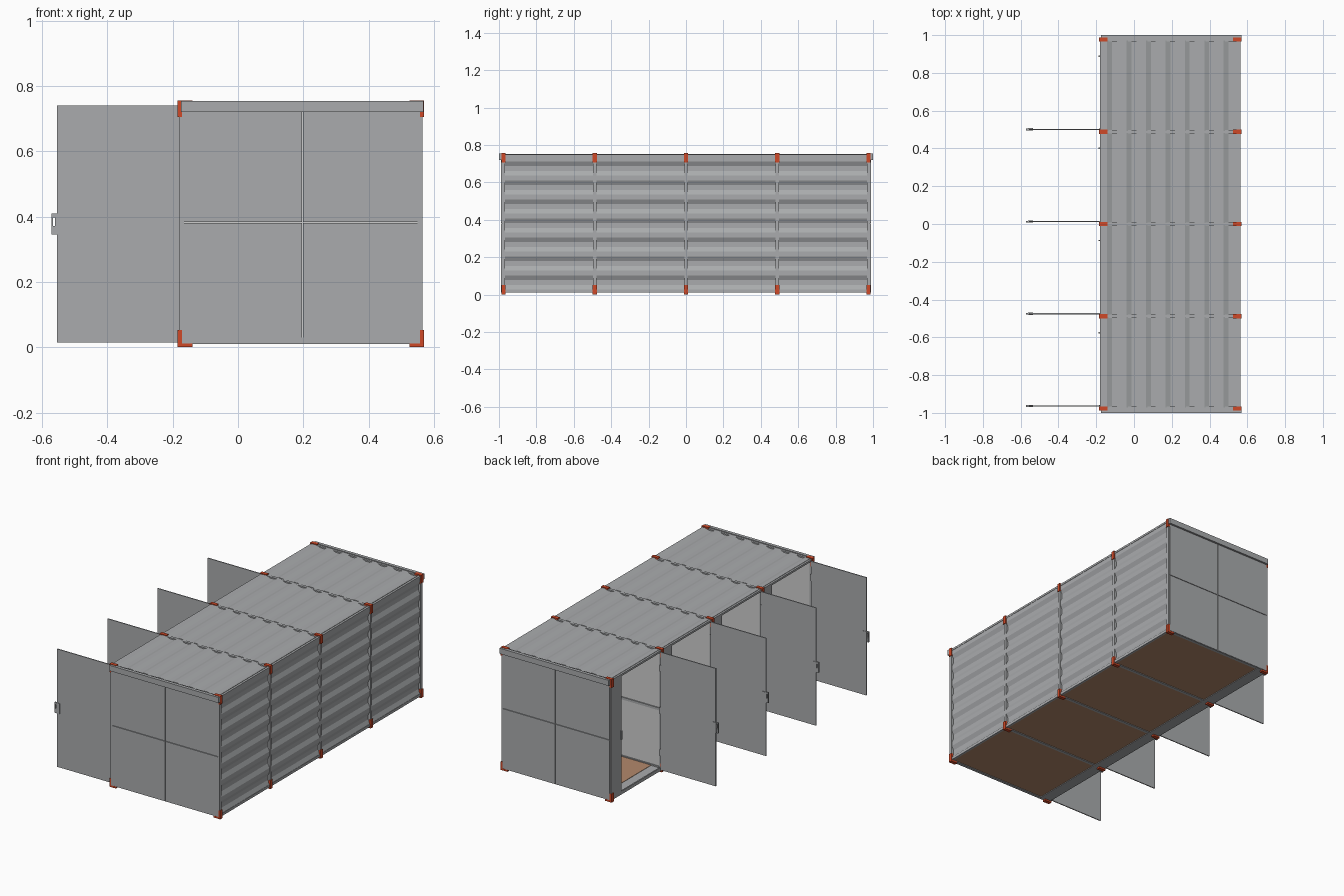
import bpy, bmesh

if "Cube" in bpy.data.objects:
    bpy.data.objects.remove(bpy.data.objects["Cube"])

def mat(name, r, g, b):
    m = bpy.data.materials.new(name)
    m.diffuse_color = (r, g, b, 1)
    m.use_nodes = True
    m.node_tree.nodes["Principled BSDF"].inputs["Base Color"].default_value = m.diffuse_color
    return m

GREY = mat("steel grey", 0.40, 0.41, 0.42)
LIGHT = mat("light lining", 0.62, 0.62, 0.62)
RED = mat("corner red", 0.62, 0.065, 0.02)
WOOD = mat("floor wood", 0.45, 0.25, 0.15)

def make(name, bm, m):
    bmesh.ops.recalc_face_normals(bm, faces=bm.faces)
    me = bpy.data.meshes.new(name)
    bm.to_mesh(me)
    bm.free()
    me.materials.append(m)
    ob = bpy.data.objects.new(name, me)
    bpy.context.collection.objects.link(ob)
    return ob

def boxes(name, m, *ranges):
    """Each range is x0, x1, y0, y1, z0, z1."""
    bm = bmesh.new()
    for x0, x1, y0, y1, z0, z1 in ranges:
        vs = bmesh.ops.create_cube(bm, size=1)["verts"]
        for v in vs:
            v.co = ((x0 + x1) / 2 + v.co.x * (x1 - x0),
                    (y0 + y1) / 2 + v.co.y * (y1 - y0),
                    (z0 + z1) / 2 + v.co.z * (z1 - z0))
    return make(name, bm, m)

def corrugated(name, start, end, low, high, y0, y1, place):
    """Closed trapezoid sheet running along y; place maps (along, depth, y) to a point."""
    n = 7
    p = (end - start) / n
    pts = []
    for i in range(n):
        a = start + i * p
        pts += [(a, high), (a + p * .25, high), (a + p * .5, low), (a + p * .75, low)]
    pts.append((end, high))
    loop = pts + [(a, d - 0.004) for a, d in reversed(pts)]
    bm = bmesh.new()
    A = [bm.verts.new(place(a, d, y0)) for a, d in loop]
    B = [bm.verts.new(place(a, d, y1)) for a, d in loop]
    k = len(loop)
    for i in range(k):
        j = (i + 1) % k
        bm.faces.new((A[i], A[j], B[j], B[i]))
    bm.faces.new(A)
    bm.faces.new(B[::-1])
    return make(name, bm, GREY)

XL, XR = -0.18, 0.565
ZB, ZT = 0.01, 0.752
W = 0.009                       # half width of frame members
frames = [-0.976 + 0.488 * i for i in range(5)]

for i, y in enumerate(frames):
    # portal frame: posts, top and bottom beams
    boxes("portal_frame", GREY,
          (XL, XL + 0.015, y - W, y + W, ZB, ZT),
          (XR - 0.015, XR, y - W, y + W, ZB, ZT),
          (XL, XR, y - W, y + W, 0.728, ZT - 0.003),
          (XL, XR, y - W, y + W, ZB, 0.03))
    # red corner brackets, L shaped at all four corners
    parts = []
    for x0, x1, fx0, fx1 in ((-0.185, -0.172, -0.185, -0.14), (0.558, 0.57, 0.525, 0.57)):
        for z0, z1, fz0, fz1 in ((0, 0.052, 0, 0.011), (0.705, 0.756, 0.747, 0.756)):
            parts.append((x0, x1, y - 0.011, y + 0.011, z0, z1))
            parts.append((fx0, fx1, y - 0.011, y + 0.011, fz0, fz1))
    boxes("corner_brackets", RED, *parts)
    # inner partitions with rails
    if 0 < i < 4:
        boxes("partition", LIGHT, (XL + 0.015, XR - 0.015, y - 0.003, y + 0.003, 0.03, 0.73))
        boxes("partition_rails", GREY,
              (XL + 0.015, XR - 0.015, y - W, y + W, 0.375, 0.39),
              (0.192, 0.206, y - W, y + W, 0.03, 0.73))

# end walls: four panels with narrow joints, lining and header
for s in (-1, 1):
    ya, yb = sorted((s * 0.980, s * 0.988))
    panels = []
    for x0, x1 in ((-0.172, 0.1965), (0.1995, 0.558)):
        for z0, z1 in ((0.012, 0.3805), (0.3835, 0.72)):
            panels.append((x0, x1, ya, yb, z0, z1))
    boxes("end_wall_panels", GREY, *panels)
    la, lb = sorted((s * 0.972, s * 0.981))
    boxes("end_wall_lining", LIGHT, (XL + 0.015, XR - 0.015, la, lb, 0.03, 0.73))
    ha, hb = sorted((s * 0.98, s * 1.0))
    boxes("end_header", GREY, (-0.174, 0.568, ha, hb, 0.72, 0.754))
    ra, rb = sorted((s * 0.964, s * 0.973))
    boxes("end_wall_rails", GREY,
          (XL + 0.015, XR - 0.015, ra, rb, 0.375, 0.39),
          (0.192, 0.206, ra, rb, 0.03, 0.73))

# long rails along both sides
Y0, Y1 = frames[0], frames[-1]
boxes("side_rails", GREY,
      (XL, XL + 0.014, Y0, Y1, 0.738, 0.750),
      (XR - 0.013, XR, Y0, Y1, 0.738, 0.750),
      (XR - 0.013, XR, Y0, Y1, ZB, 0.026))

for y, yn in zip(frames, frames[1:]):
    a, b = y + W, yn - W
    # ribbed side wall and roof
    corrugated("side_wall", 0.738, 0.026, 0.551, 0.563, a, b, lambda t, d, yy: (d, yy, t))
    corrugated("roof", -0.168, 0.552, 0.741, 0.752, a - 0.004, b + 0.004,
               lambda t, d, yy: (t, yy, d))
    # wooden floor and door sill
    boxes("floor", WOOD, (-0.11, 0.555, a, b, 0.014, 0.024))
    boxes("door_sill", GREY, (XL, -0.11, a, b, ZB, 0.022),
          (XL, XL + 0.008, a, b, 0.022, 0.03))
    # fixed panel beside the door opening with latch catch
    boxes("door_jamb", GREY, (XL, XL + 0.008, y + 0.395, b, 0.02, 0.74))
    boxes("latch_catch", GREY, (-0.187, XL, y + 0.397, y + 0.404, 0.35, 0.405))
    # open door leaf
    d = y + 0.013
    boxes("door", GREY, (-0.555, -0.178, d - 0.003, d + 0.003, 0.015, 0.74))
    # door handle, a slotted plate over the door edge
    boxes("door_handle", GREY,
          (-0.571, -0.567, d - 0.005, d + 0.004, 0.345, 0.409),
          (-0.560, -0.535, d - 0.006, d + 0.006, 0.345, 0.409),
          (-0.567, -0.560, d - 0.005, d + 0.004, 0.345, 0.372),
          (-0.567, -0.560, d - 0.005, d + 0.004, 0.398, 0.409))
    # hinges
    boxes("hinges", GREY, *[(-0.186, -0.174, d - 0.005, d + 0.004, z, z + 0.04)
                            for z in (0.1, 0.36, 0.62)])
